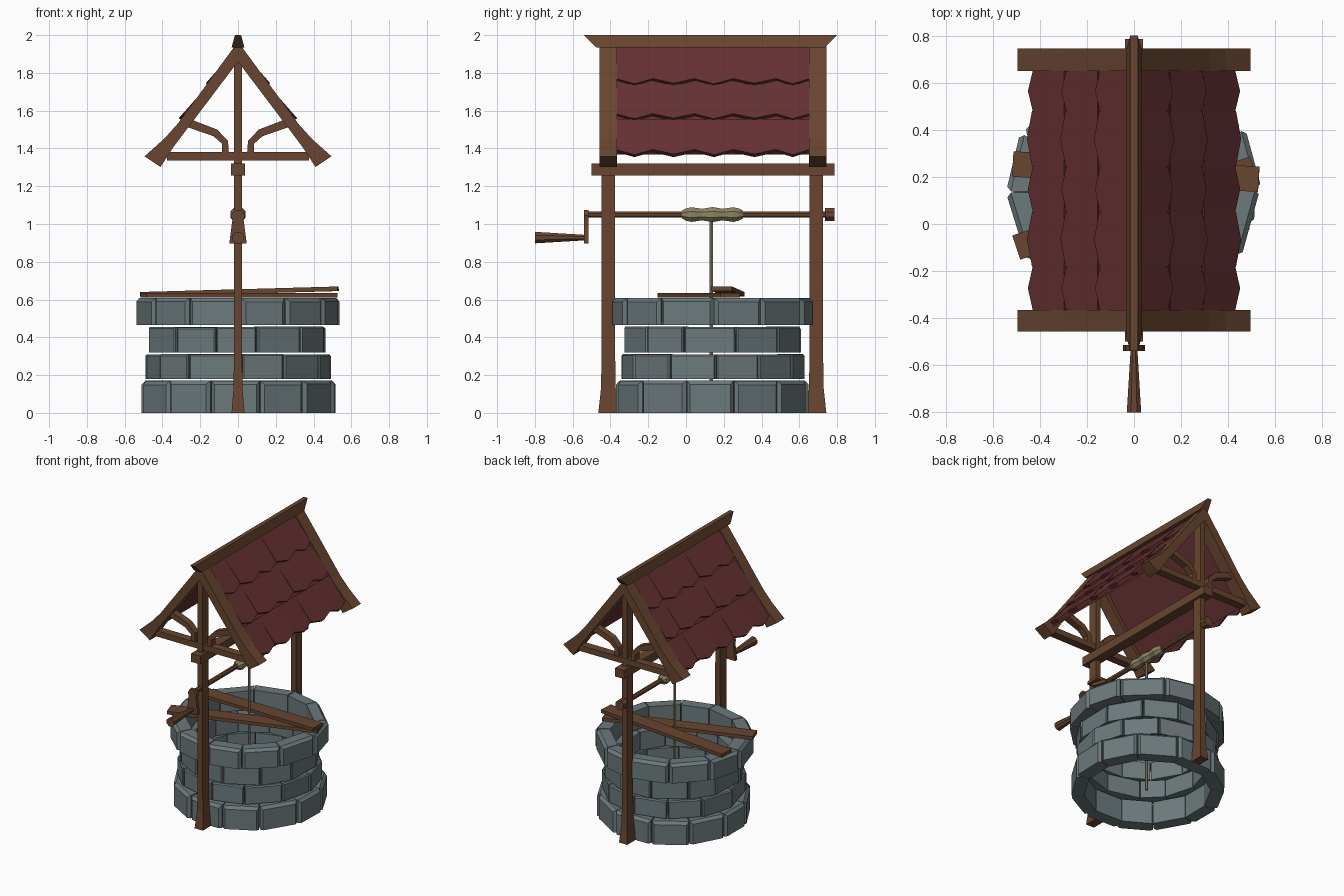
import bpy, bmesh, math, random
from mathutils import Vector, Matrix

if "Cube" in bpy.data.objects:
    bpy.data.objects.remove(bpy.data.objects["Cube"])

random.seed(4)


def material(name, rgb):
    m = bpy.data.materials.new(name)
    m.diffuse_color = (*rgb, 1)
    m.use_nodes = True
    m.node_tree.nodes["Principled BSDF"].inputs["Base Color"].default_value = m.diffuse_color
    return m


STONE = material("grey stone", (0.150, 0.192, 0.202))
WOOD = material("brown wood", (0.138, 0.060, 0.029))
RED = material("dark red shingle", (0.130, 0.030, 0.032))
ROPE = material("tan rope", (0.270, 0.230, 0.120))
CY = 0.14  # well centre in y


def finish(name, bm, mat):
    bmesh.ops.recalc_face_normals(bm, faces=bm.faces)
    me = bpy.data.meshes.new(name)
    bm.to_mesh(me)
    bm.free()
    me.materials.append(mat)
    ob = bpy.data.objects.new(name, me)
    bpy.context.collection.objects.link(ob)
    return ob


def loft(bm, rings):
    """Join equal-sized point rings and cap both ends."""
    vs = [[bm.verts.new(p) for p in r] for r in rings]
    n = len(vs[0])
    for a, b in zip(vs, vs[1:]):
        for i in range(n):
            j = (i + 1) % n
            bm.faces.new((a[i], a[j], b[j], b[i]))
    bm.faces.new(vs[0][::-1])
    bm.faces.new(vs[-1])


def prism_y(name, pts, y0, y1, mat):
    bm = bmesh.new()
    loft(bm, [[(x, y, z) for x, z in pts] for y in (y0, y1)])
    return finish(name, bm, mat)


def box(name, x0, x1, y0, y1, z0, z1, mat):
    return prism_y(name, [(x0, z0), (x1, z0), (x1, z1), (x0, z1)], y0, y1, mat)


def lathe_y(name, profile, z, mat, sides=8):
    bm = bmesh.new()
    angs = [2 * math.pi * (i + 0.5) / sides for i in range(sides)]
    loft(bm, [[(r * math.cos(a), y, z + r * math.sin(a)) for a in angs] for y, r in profile])
    return finish(name, bm, mat)


# Stone courses: twelve chamfered blocks each
courses = [(0.0, 0.172, 0.43, 0.525, 15), (0.18, 0.312, 0.395, 0.488, 0),
           (0.32, 0.457, 0.39, 0.482, 14), (0.465, 0.61, 0.435, 0.538, 1)]
for k, (z0, z1, ri, ro, off) in enumerate(courses):
    bm = bmesh.new()
    seams = [math.radians(off + 30 * i + random.uniform(-3, 3)) for i in range(12)]
    for i in range(12):
        a0 = seams[i] + 0.006
        a1 = seams[(i + 1) % 12] + (2 * math.pi if i == 11 else 0) - 0.006
        dr = random.uniform(-0.006, 0.006)
        dz = random.uniform(-0.004, 0.0)
        rings = []
        for z in (z0, z1 + dz):
            rings.append([(r * math.sin(a), CY - r * math.cos(a), z)
                          for r, a in ((ri, a0), (ro + dr, a0), (ro + dr, a1), (ri, a1))])
        loft(bm, rings)
    bmesh.ops.recalc_face_normals(bm, faces=bm.faces)
    # chamfer the outer upper edges, and both rims of the top course
    edges = []
    for e in bm.edges:
        p, q = e.verts[0].co, e.verts[1].co
        rad = min(math.hypot(v.x, v.y - CY) for v in (p, q))
        flat = abs(p.z - q.z) < 1e-4
        if rad > ri + 0.05 and (not flat or p.z > z0 + 0.05):
            edges.append(e)
    bmesh.ops.bevel(bm, geom=edges, offset=0.02 if k in (0, 3) else 0.008,
                    segments=1, affect='EDGES', clamp_overlap=True)
    finish(f"stone_course_{k + 1}", bm, STONE)

# Two loose planks lying across the rim
for name, a, b in (("lower_plank", (-0.50, -0.10, 0.624), (0.51, 0.235, 0.624)),
                   ("upper_plank", (-0.515, 0.255, 0.628), (0.53, 0.19, 0.657))):
    a, b = Vector(a), Vector(b)
    d = (b - a).normalized()
    s = Vector((0, 0, 1)).cross(d).normalized() * 0.054
    u = d.cross(s).normalized() * 0.012
    bm = bmesh.new()
    loft(bm, [[p + s + u, p - s + u, p - s - u, p + s - u] for p in (a, b)])
    finish(name, bm, WOOD)

# End frames: post, tie beam, curved braces and flared rafters
rafter = [(0, 1.955), (0.022, 1.935), (0.32, 1.53), (0.39, 1.452), (0.495, 1.358),
          (0.41, 1.302), (0.34, 1.41), (0, 1.86)]
brace = [(0.048, 1.37), (0.053, 1.44), (0.11, 1.50), (0.235, 1.548),
         (0.275, 1.515), (0.13, 1.465), (0.085, 1.425), (0.085, 1.37)]
for end, yc, r0, r1 in (("front", -0.411, -0.457, -0.366), ("back", 0.69, 0.65, 0.745)):
    bm = bmesh.new()
    loft(bm, [[(sx * w, yc + sy * d, z) for sx, sy in ((-1, -1), (1, -1), (1, 1), (-1, 1))]
              for z, w, d in ((0, 0.034, 0.053), (0.13, 0.024, 0.039), (0.3, 0.021, 0.036), (1.88, 0.02, 0.036))])
    finish(end + "_post", bm, WOOD)
    rc = (r0 + r1) / 2
    box(end + "_tie_beam", -0.375, 0.375, rc - 0.03, rc + 0.03, 1.337, 1.38, WOOD)
    for side, s in (("left", -1), ("right", 1)):
        prism_y(f"{end}_{side}_rafter", [(s * x, z) for x, z in rafter], r0, r1, WOOD)
        prism_y(f"{end}_{side}_brace", [(s * x, z) for x, z in brace], rc - 0.025, rc + 0.025, WOOD)

# Long beam and ridge cap
box("long_beam", -0.038, 0.038, -0.50, 0.785, 1.257, 1.32, WOOD)
bm = bmesh.new()
loft(bm, [[(-w, y0, z), (w, y0, z), (w, y1, z), (-w, y1, z)]
          for z, w, y0, y1 in ((1.935, 0.034, -0.475, 0.735), (2.0, 0.016, -0.54, 0.80))])
finish("ridge_cap", bm, WOOD)

# Roof: thin backing plus three rows of pointed shingles on each slope
rows = [(0.005, 1.935), (0.155, 1.74), (0.298, 1.555), (0.44, 1.365)]
cols = [-0.366, -0.18, 0.05, 0.245, 0.48, 0.65]
for side, s in (("left", -1), ("right", 1)):
    top = [(0, 1.935), (0.298, 1.54), (0.415, 1.385)]
    prof = [(s * x, z) for x, z in top] + [(s * (x - 0.012 * (x > 0)), z - 0.016) for x, z in top[::-1]]
    prism_y(side + "_roof_backing", prof, -0.37, 0.655, RED)
    bm = bmesh.new()
    for (xa, za), (xb, zb) in zip(rows, rows[1:]):
        run = Vector((xb - xa, 0, zb - za))
        nrm = Vector((-run.z, 0, run.x)).normalized()
        for c in range(5):
            y0, y1 = cols[c], cols[c + 1]
            lift = 0.010 + 0.005 * (c % 2)
            outline = [(y0, 0.0), (y0, 0.88), ((y0 + y1) / 2, 1.02), (y1, 0.88), (y1, 0.0)]
            rings = []
            for under in (0, 1):
                ring = []
                for y, t in outline:
                    p = Vector((xa, 0, za)) + run * t + nrm * ((lift * t if not under else -0.012))
                    ring.append((s * p.x, y, p.z))
                rings.append(ring)
            loft(bm, rings)
    finish(side + "_shingles", bm, RED)

# Windlass: axle, end cap, crank and handle
lathe_y("axle", [(-0.53, 0.018), (0.78, 0.018)], 1.05, WOOD)
lathe_y("axle_end_cap", [(0.735, 0.037), (0.785, 0.037)], 1.05, WOOD)
prism_y("crank_arm", [(-0.046, 0.897), (0.046, 0.897), (0.03, 1.02), (0.036, 1.045), (0.02, 1.075),
                      (-0.02, 1.075), (-0.036, 1.045), (-0.03, 1.02)], -0.54, -0.515, WOOD)
lathe_y("crank_handle", [(-0.80, 0.033), (-0.54, 0.016), (-0.52, 0.016)], 0.928, WOOD)

# Rope wound on the axle and hanging into the well
lathe_y("rope_coil", [(-0.022, 0.022), (0.0, 0.035), (0.03, 0.042), (0.085, 0.033), (0.14, 0.043),
                      (0.195, 0.033), (0.25, 0.042), (0.28, 0.035), (0.302, 0.022)], 1.05, ROPE)
bm = bmesh.new()
loft(bm, [[(0.011 * math.cos(i * math.pi / 3), 0.133 + 0.011 * math.sin(i * math.pi / 3), z)
           for i in range(6)] for z in (0.02, 1.04)])
finish("hanging_rope", bm, ROPE)
